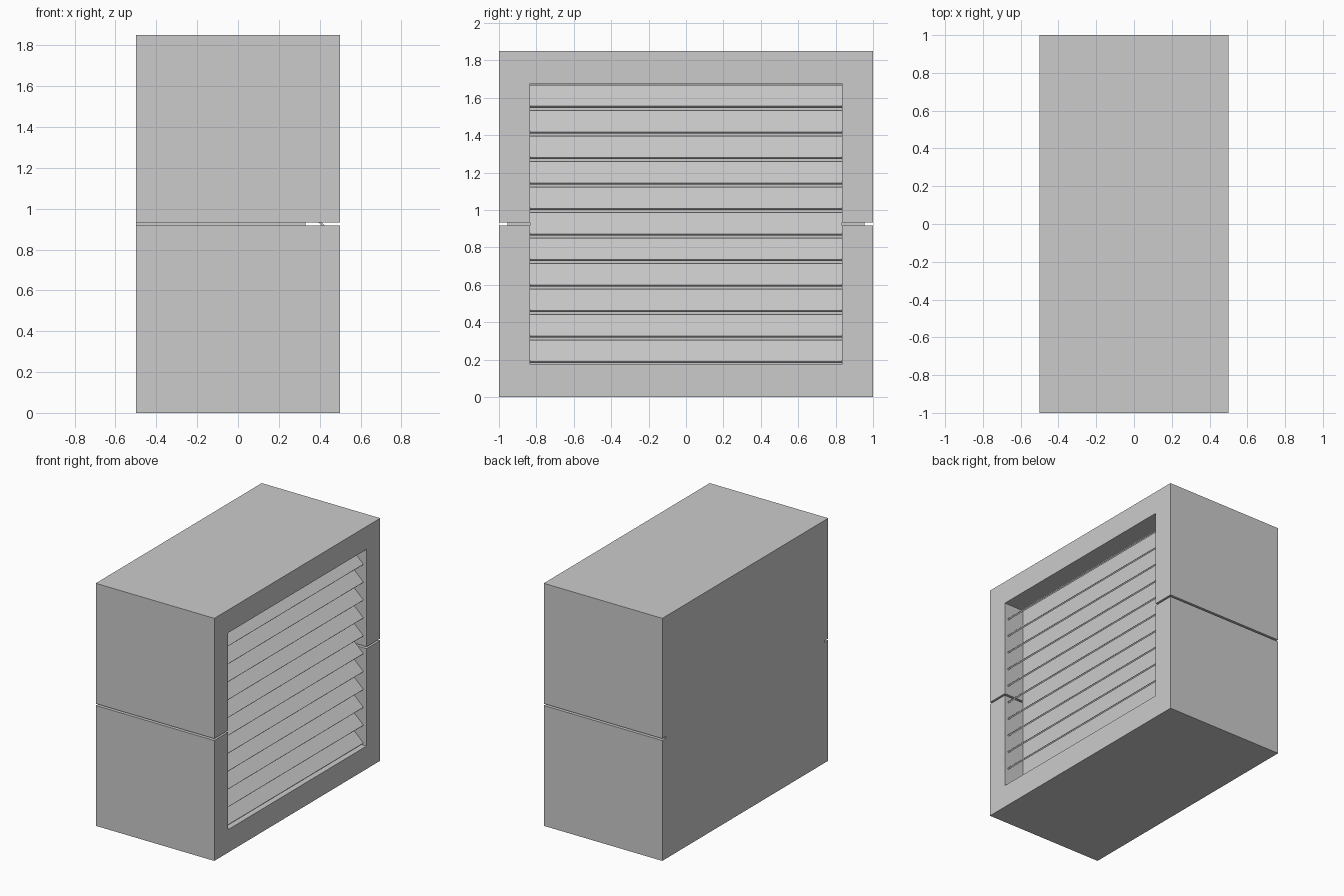
import bpy, bmesh, math
from mathutils import Matrix

if "Cube" in bpy.data.objects:
    bpy.data.objects.remove(bpy.data.objects["Cube"])

W, D, H = 1.0, 2.0, 1.85           # overall size in x, y, z
BACK = 0.33                        # x of the recess floor
OPEN_Y, OPEN_Z0, OPEN_Z1 = 0.835, 0.175, 1.675
SLATS = 11


def make(name, bm):
    bmesh.ops.recalc_face_normals(bm, faces=bm.faces)
    me = bpy.data.meshes.new(name)
    bm.to_mesh(me)
    bm.free()
    ob = bpy.data.objects.new(name, me)
    bpy.context.collection.objects.link(ob)
    return ob


def box(name, size, loc, tilt=0.0):
    bm = bmesh.new()
    m = (Matrix.Translation(loc) @ Matrix.Rotation(tilt, 4, 'Y')
         @ Matrix.Diagonal((*size, 1)))
    bmesh.ops.create_cube(bm, size=1, matrix=m)
    return make(name, bm)


def prism(name, pts, z0, z1):
    bm = bmesh.new()
    f = bm.faces.new([bm.verts.new((x, y, z0)) for x, y in pts])
    r = bmesh.ops.extrude_face_region(bm, geom=[f])
    vs = [g for g in r['geom'] if isinstance(g, bmesh.types.BMVert)]
    bmesh.ops.translate(bm, verts=vs, vec=(0, 0, z1 - z0))
    return make(name, bm)


def cut(target, cutter):
    mod = target.modifiers.new("cut", 'BOOLEAN')
    mod.operation = 'DIFFERENCE'
    mod.solver = 'EXACT'
    mod.object = cutter
    bpy.context.view_layer.objects.active = target
    bpy.ops.object.modifier_apply(modifier=mod.name)
    bpy.data.objects.remove(cutter)


# Housing with louver recess
housing = box("housing", (W, D, H), (0, 0, H / 2))
cut(housing, box("recess_cutter", (0.4, 2 * OPEN_Y, OPEN_Z1 - OPEN_Z0),
                 (BACK + 0.2, 0, (OPEN_Z0 + OPEN_Z1) / 2)))

# Seam grooves: shallow along each side, fully splitting the front frame
for s in (-1, 1):
    outline = [(-0.6, 1.1), (-0.6, 0.955), (BACK, 0.955),
               (BACK, 0.8), (0.6, 0.8), (0.6, 1.1)]
    cut(housing, prism("seam_cutter", [(x, s * y) for x, y in outline],
                       0.918, 0.932))

# Louver slats sloping down and outward
pitch = (OPEN_Z1 - OPEN_Z0) / SLATS
for i in range(SLATS):
    box(f"louver_slat_{i + 1}", (0.165, 2 * OPEN_Y, 0.011),
        (0.41, 0, OPEN_Z0 + pitch * (i + 0.5)), math.radians(43))
